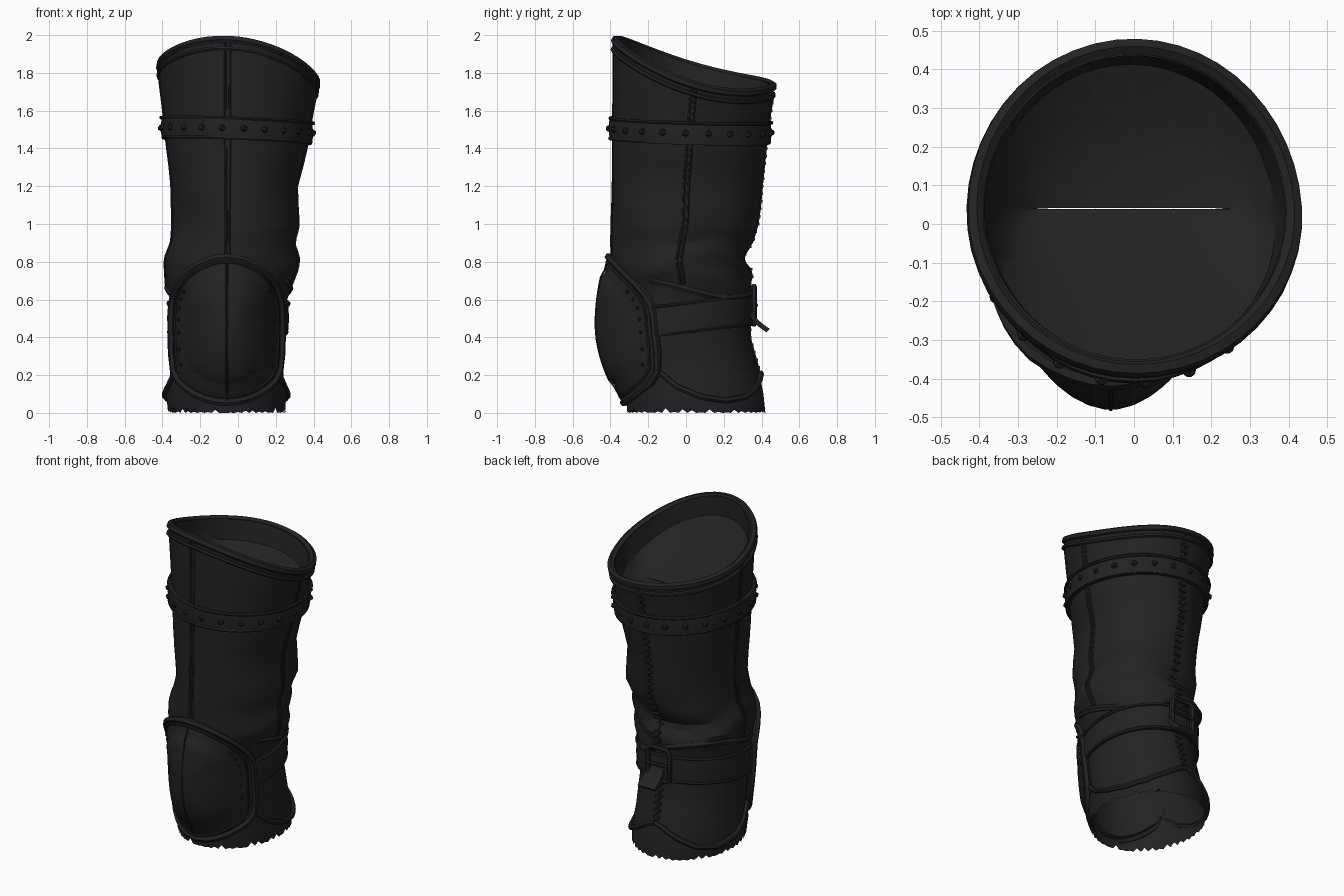
import bpy, bmesh, math, random
from mathutils import Vector, Matrix

if "Cube" in bpy.data.objects:
    bpy.data.objects.remove(bpy.data.objects["Cube"])
random.seed(4)
PI = math.pi
SEG = 48

leather = bpy.data.materials.new("black leather")
leather.diffuse_color = (0.016, 0.016, 0.016, 1)
leather.use_nodes = True
leather.node_tree.nodes["Principled BSDF"].inputs["Base Color"].default_value = leather.diffuse_color

# leg outline: z, x min, x max, y min, y max
OUT = [(0, -.37, .25, -.31, .42), (.1, -.38, .255, -.32, .41), (.2, -.36, .24, -.33, .39),
       (.4, -.355, .245, -.36, .335), (.6, -.36, .26, -.375, .335), (.68, -.38, .28, -.38, .34),
       (.74, -.395, .315, -.385, .335), (.8, -.385, .315, -.39, .31), (.9, -.355, .30, -.39, .345),
       (1.0, -.34, .325, -.39, .38), (1.2, -.35, .31, -.39, .395), (1.4, -.375, .36, -.387, .42),
       (1.6, -.395, .395, -.385, .445), (1.76, -.415, .43, -.385, .475), (1.87, -.425, .435, -.385, .48),
       (2.1, -.425, .435, -.385, .48)]


def outline(z):
    for a, b in zip(OUT, OUT[1:]):
        if z <= b[0]:
            t = max(0, (z - a[0]) / (b[0] - a[0]))
            return [a[i] + (b[i] - a[i]) * t for i in range(1, 5)]
    return OUT[-1][1:]


def on_leg(th, z, off=0.0):
    """Point on the leg; th = 0 at the front, growing towards +x."""
    x0, x1, y0, y1 = outline(z)
    side = (1 - math.cos(th)) / 2
    fold = .016 * side * math.exp(-((z - .78) / .14) ** 2) * math.sin(34 * z + 2.5 * math.sin(2 * th + .6))
    fold += .005 * math.sin(5 * th + 9 * z) * math.exp(-((z - 1.05) / .3) ** 2)
    r = off + fold
    return Vector(((x0 + x1) / 2 + ((x1 - x0) / 2 + r) * math.sin(th),
                   (y0 + y1) / 2 - ((y1 - y0) / 2 + r) * math.cos(th), z))


def rim_z(th):
    return 1.825 + .122 * math.cos(th) - .05 * math.sin(th) + .033 * math.cos(2 * th)


def finish(ob, angle=30):
    bpy.ops.object.select_all(action='DESELECT')
    ob.select_set(True)
    bpy.context.view_layer.objects.active = ob
    if ob.type == 'CURVE':
        bpy.ops.object.convert(target='MESH')
        ob = bpy.context.object
    ob.data.materials.clear()
    ob.data.materials.append(leather)
    bpy.ops.object.shade_smooth_by_angle(angle=math.radians(angle))
    return ob


def from_bmesh(name, bm):
    bmesh.ops.recalc_face_normals(bm, faces=bm.faces)
    me = bpy.data.meshes.new(name)
    bm.to_mesh(me)
    bm.free()
    ob = bpy.data.objects.new(name, me)
    bpy.context.collection.objects.link(ob)
    return finish(ob)


def loft(name, rings, cap_end=False, wrap=False):
    """Skin a list of closed point rings."""
    bm = bmesh.new()
    rows = [[bm.verts.new(p) for p in r] for r in rings]
    n = len(rows[0])
    for a, b in zip(rows, rows[1:] + (rows[:1] if wrap else [])):
        for i in range(n):
            j = (i + 1) % n
            bm.faces.new((a[i], a[j], b[j], b[i]))
    if cap_end:
        bm.faces.new(rows[-1])
    return from_bmesh(name, bm)


def tube(name, pts, r, closed=False):
    cu = bpy.data.curves.new(name, 'CURVE')
    cu.dimensions = '3D'
    cu.bevel_depth = r
    cu.bevel_resolution = 1
    cu.use_fill_caps = True
    sp = cu.splines.new('POLY')
    sp.points.add(len(pts) - 1)
    for p, q in zip(sp.points, pts):
        p.co = (*q, 1)
    sp.use_cyclic_u = closed
    ob = bpy.data.objects.new(name, cu)
    bpy.context.collection.objects.link(ob)
    return finish(ob, 50)


def strap(name, angles, lo, hi, thick, closed):
    """Flat band wrapped round the leg between heights lo(th) and hi(th)."""
    rings = []
    for th in angles:
        a, b = lo(th), hi(th)
        m = (a + b) / 2
        rings.append([on_leg(th, m, o).xy.to_3d() + Vector((0, 0, z)) for o, z in
                      ((-.02, a), (thick, a), (thick + .006, m), (thick, b), (-.02, b))])
    return loft(name, rings, wrap=closed)


def studs(name, pts, r):
    bm = bmesh.new()
    for p in pts:
        bmesh.ops.create_icosphere(bm, subdivisions=1, radius=r, matrix=Matrix.Translation(p))
    from_bmesh(name, bm)


def spread(pts, n):
    res = []
    for a, b in zip(pts, pts[1:]):
        res += [(a[0] + (b[0] - a[0]) * i / n, a[1] + (b[1] - a[1]) * i / n) for i in range(n)]
    return res + [pts[-1]]


full = [2 * PI * i / SEG for i in range(SEG)]

# leg sleeve: ragged bottom, outside wall, over the rim, short inner wall
fine = [2 * PI * i / 96 for i in range(96)]
heights = [.04, .1, .2, .3, .4, .5, .6, .65, .69, .72, .75, .78, .82, .86, .9, .95, 1.0, 1.1, 1.2, 1.3, 1.4, 1.5, 1.58]
rings = [[on_leg(t, random.uniform(0, .03) * (i % 2)) for i, t in enumerate(fine)]]
rings += [[on_leg(t, z) for t in fine] for z in heights]
rings += [[on_leg(t, 1.58 + (rim_z(t) - 1.58) * u) for t in fine] for u in (.35, .7, 1)]
rings += [[on_leg(t, rim_z(t) - d, -.035) for t in fine] for d in (0, .06, .12)]
# inner lining closes as a shallow pouch towards a crosswise seam
lip = rings[-1]
for u, d in ((.66, .07), (.33, .12), (.004, .15)):
    rings.append([Vector((p.x * (.7 + .3 * u), .04 + (p.y - .04) * u, 1.7 + (p.z - 1.7) * u - d)) for p in lip])
loft("leg_sleeve", rings)

# rolled rim and cord beneath it
tube("top_rim", [on_leg(t, rim_z(t) - .008, -.01) for t in full], .023, True)
tube("rim_cord", [on_leg(t, rim_z(t) - .055, .003) for t in full], .012, True)

# studded upper strap
mid = lambda t: 1.495 + .012 * math.cos(t) - .015 * math.sin(t)
strap("upper_strap", full, lambda t: mid(t) - .058, lambda t: mid(t) + .058, .018, True)
for k, s in enumerate((-1, 1)):
    tube(("strap_lower_edge", "strap_upper_edge")[k],
         [on_leg(t, mid(t) + s * .053, .017) for t in full], .009, True)
studs("upper_strap_studs", [on_leg(2 * PI * (i + .3) / 22, mid(2 * PI * (i + .3) / 22), .022) for i in range(22)], .02)


# seams: paired piping at front and sides, stitched at the back
def front_angle(z):
    x0, x1, _, _ = outline(z)
    return math.asin((-.055 - (x0 + x1) / 2) / ((x1 - x0) / 2))


for name, ang, z0 in (("front", front_angle, .82), ("right", lambda z: PI / 2, .68), ("left", lambda z: -PI / 2, .68)):
    top = rim_z(ang(1.8)) - .03
    zs = [z0 + (top - z0) * i / 30 for i in range(31)]
    for k, d in enumerate((-.03, .03)):
        tube(f"{name}_seam_{k}", [on_leg(ang(z) + d, z, .001) for z in zs], .007)
tube("back_seam", [on_leg(PI, .2 + 1.5 * i / 40, .001) for i in range(41)], .008)
bm = bmesh.new()
for i in range(38):
    z = .2 + i * .04
    m = Matrix.Translation(on_leg(PI, z, .002)) @ Matrix.Diagonal((.045, .02, .014, 1))
    bmesh.ops.create_cube(bm, size=1, matrix=m)
from_bmesh("back_stitches", bm)

# knee pad: half of its rim as (distance from centre, y, z), then mirrored
half = [(0, -.41, .825), (.1, -.39, .805), (.2, -.335, .75), (.262, -.255, .67), (.29, -.185, .57),
        (.293, -.165, .42), (.28, -.15, .22), (.215, -.225, .13), (.115, -.30, .075), (0, -.33, .055)]
CX, CZ = -.06, .47
loop = half + [(-x, y, z) for x, y, z in half[-2:0:-1]]
edge = []
for i in range(len(loop)):                      # smooth the rim with midpoints
    a, b, c, d = (Vector(loop[(i + k) % len(loop)]) for k in (-1, 0, 1, 2))
    edge += [b, (b + c) * .5625 - (a + d) * .0625]


def on_pad(p, s, lift=0.0):
    y = -.465 + (p.y + .465) * s ** 1.9
    return Vector((CX + p.x * s, y - lift, CZ + (p.z - CZ) * s))


steps = [(.08, .016), (.25, .016), (.42, .016), (.58, .015), (.7, .012), (.75, .0), (.78, -.004), (.88, 0), (1, 0)]
loft("knee_pad", [[on_pad(p, s, l) for p in edge] for s, l in reversed(steps)], cap_end=True)
tube("knee_pad_rim", [on_pad(p, 1) for p in edge], .021, True)
tube("knee_pad_inner_cord", [on_pad(p, .93, .002) for p in edge], .008, True)
loft("knee_pad_side_wall", [[on_pad(p, 1) for p in edge],
                            [on_pad(p, .96) + Vector((0, .05, 0)) for p in edge]])
top_pt, low_pt = edge[0], edge[2 * len(half) - 2]
tube("knee_pad_seam", [on_pad(top_pt, 1 - i / 10, .014 if i > 2 else .002) for i in range(11)]
     + [on_pad(low_pt, i / 10, .014 if i < 8 else .002) for i in range(1, 11)], .006)
studs("knee_pad_studs", [on_pad(edge[s], .86, .001) for k in range(6, 13) for s in (k, len(edge) - k)], .011)

# lower strap running behind the knee from one side of the pad to the other
arc = [math.radians(62 + 236 * i / 34) for i in range(35)]
rise = lambda t: (1 - math.cos(t)) / 2
strap("lower_strap", arc, lambda t: .38 + .08 * rise(t), lambda t: .54 + .09 * rise(t), .012, False)
for name, z0 in (("lower_strap_bottom_edge", .385), ("lower_strap_top_edge", .535)):
    tube(name, [on_leg(t, z0 + .085 * rise(t), .012) for t in arc], .009)
# loose fold roll above the strap
tube("fold_roll", [on_leg(t, .66 + .05 * math.sin(2 * t), -.006) for t in arc], .02)

# buckle at the back with its prong and loose strap tail
BX, BY, BZ = -.06, .36, .57
tube("buckle_frame", [(BX + x, BY, BZ + z) for x, z in
                      ((-.075, -.08), (-.06, -.1), (.06, -.1), (.075, -.08), (.075, .08), (.06, .1),
                       (-.06, .1), (-.075, .08))], .015, True)
tube("buckle_prong", [(BX - .07, BY + .008, BZ), (BX + .08, BY + .012, BZ)], .01)
tail = [(.345, .53), (.365, .49), (.40, .46), (.435, .435)]
loft("strap_tail", [[(x, y + d, z + d) for x, d in ((-.09, -.009), (.03, -.009), (.03, .009), (-.09, .009))]
                    for y, z in tail], cap_end=True)

# hem piping around the shin opening, dipping on both sides
for name, s in (("right_hem", 1), ("left_hem", -1)):
    keys = [(62, .22), (76, .14), (95, .085), (115, .065), (135, .085), (155, .14), (170, .19), (180, .21)]
    tube(name, [on_leg(s * math.radians(a), z, .008) for a, z in spread(keys, 3)], .016)
